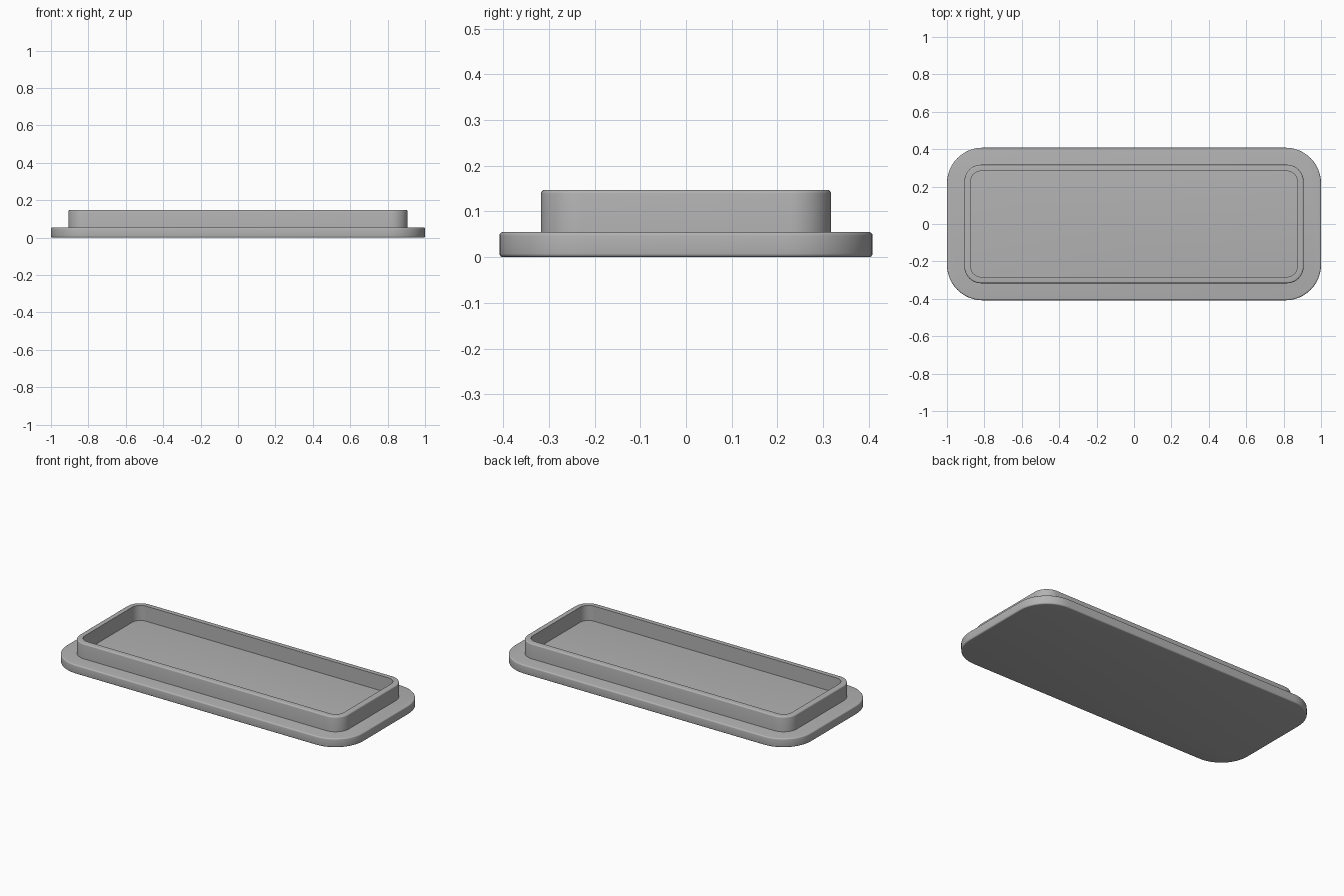
import bpy
import bmesh
from math import sin, cos, pi, radians

cube = bpy.data.objects.get("Cube")
if cube:
    bpy.data.objects.remove(cube, do_unlink=True)

SEGMENTS = 12   # steps per rounded corner
EDGE = 0.008    # size of the softened edges

grey = bpy.data.materials.new("plain_grey")
grey.use_nodes = True
colour = (0.45, 0.45, 0.45, 1)
grey.diffuse_color = colour
grey.node_tree.nodes["Principled BSDF"].inputs["Base Color"].default_value = colour


def rounded_loop(bm, half_x, half_y, radius, z, inset=0.0):
    """Ring of vertices around a rounded rectangle, shrunk by inset."""
    r = radius - inset
    ring = []
    for quarter, (sx, sy) in enumerate([(1, 1), (-1, 1), (-1, -1), (1, -1)]):
        for i in range(SEGMENTS + 1):
            a = (quarter + i / SEGMENTS) * pi / 2
            ring.append(bm.verts.new((sx * (half_x - radius) + r * cos(a),
                                      sy * (half_y - radius) + r * sin(a), z)))
    return ring


def fillet(z_edge, direction, start, end, steps=4):
    """(inset, z) pairs of a quarter-round edge between two angles."""
    angles = [radians(start + (end - start) * i / steps) for i in range(steps + 1)]
    return [(EDGE * (1 - cos(a)), z_edge - direction * EDGE * (1 - sin(a))) for a in angles]


def skin(bm, rings, closed=False):
    pairs = list(zip(rings, rings[1:]))
    if closed:
        pairs.append((rings[-1], rings[0]))
    for low, high in pairs:
        n = len(low)
        for i in range(n):
            j = (i + 1) % n
            bm.faces.new((low[i], low[j], high[j], high[i]))


def finish(bm, name):
    bmesh.ops.recalc_face_normals(bm, faces=bm.faces)
    mesh = bpy.data.meshes.new(name)
    bm.to_mesh(mesh)
    bm.free()
    mesh.materials.append(grey)
    obj = bpy.data.objects.new(name, mesh)
    bpy.context.collection.objects.link(obj)
    bpy.ops.object.select_all(action="DESELECT")
    obj.select_set(True)
    bpy.context.view_layer.objects.active = obj
    bpy.ops.object.shade_smooth_by_angle(angle=radians(30))


# Base plate with softened upper and lower edges
PLATE_TOP = 0.055
bm = bmesh.new()
section = fillet(0, -1, 90, 0) + fillet(PLATE_TOP, 1, 0, 90)
rings = [rounded_loop(bm, 1.0, 0.408, 0.19, z, inset) for inset, z in section]
skin(bm, rings)
bm.faces.new(rings[0])
bm.faces.new(rings[-1])
finish(bm, "base_plate")

# Raised wall standing on the plate, hollow inside
WALL_TOP = 0.147
SUNK = PLATE_TOP - 0.01
bm = bmesh.new()
outer = [(0, SUNK)] + fillet(WALL_TOP, 1, 0, 90)
rings = [rounded_loop(bm, 0.907, 0.317, 0.09, z, inset) for inset, z in outer]
rings += [rounded_loop(bm, 0.873, 0.283, 0.056, z) for z in (WALL_TOP, SUNK)]
skin(bm, rings, closed=True)
finish(bm, "raised_wall")
